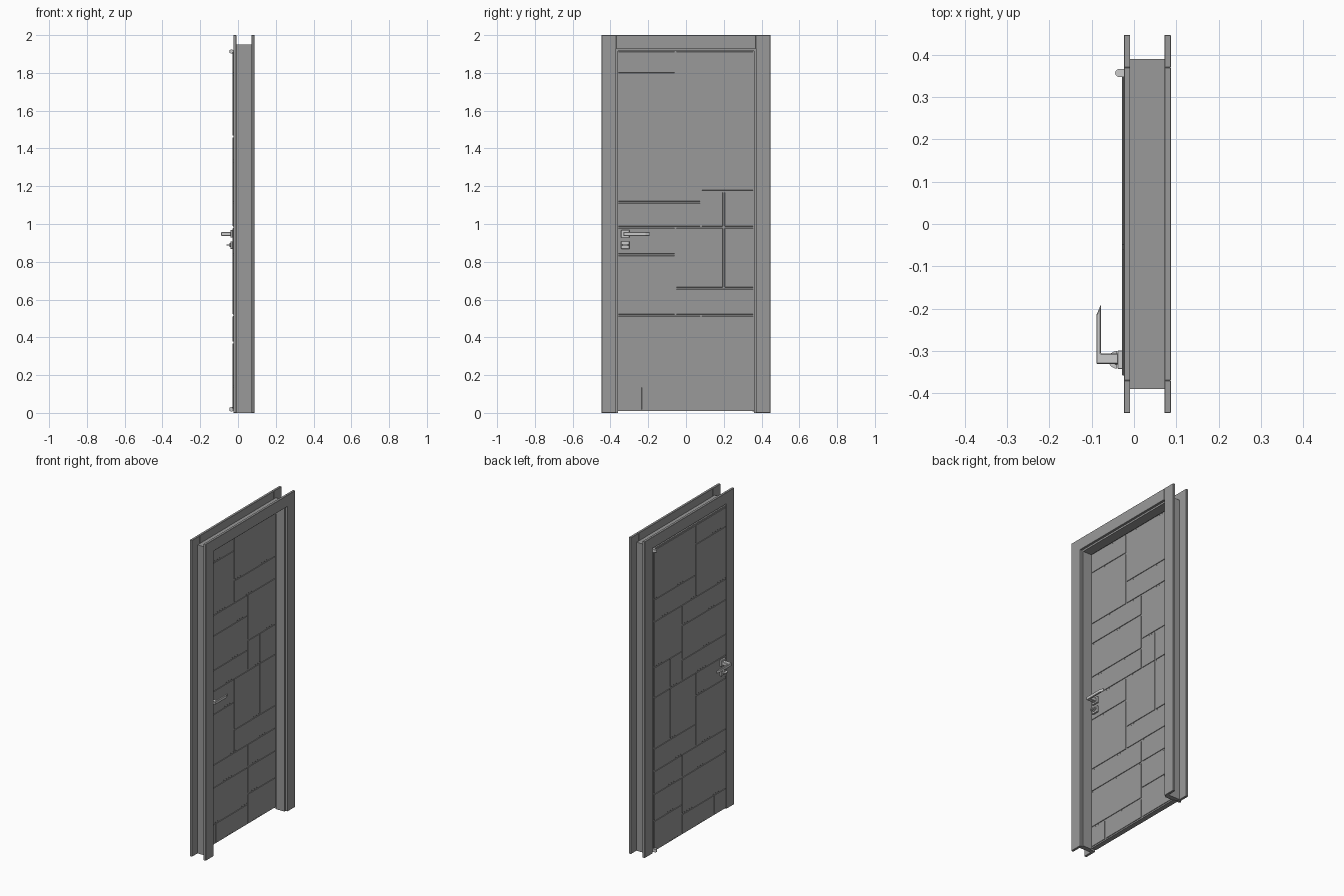
import bpy, bmesh, math
from mathutils import Matrix, Vector

if "Cube" in bpy.data.objects:
    bpy.data.objects.remove(bpy.data.objects["Cube"])

MID = -0.0085  # mid plane of the door leaf in x


def material(name, v):
    m = bpy.data.materials.new(name)
    m.diffuse_color = (v, v, v, 1)
    m.use_nodes = True
    m.node_tree.nodes["Principled BSDF"].inputs["Base Color"].default_value = m.diffuse_color
    return m


WOOD = material("dark_grey_finish", 0.32)
METAL = material("metal", 0.6)


def finish(name, bm, bevel=0.0, smooth=False, mat=WOOD):
    bmesh.ops.recalc_face_normals(bm, faces=bm.faces)
    me = bpy.data.meshes.new(name)
    bm.to_mesh(me)
    bm.free()
    me.materials.append(mat)
    ob = bpy.data.objects.new(name, me)
    bpy.context.collection.objects.link(ob)
    if bevel:
        m = ob.modifiers.new("bevel", 'BEVEL')
        m.width = bevel
        m.segments = 1
    if smooth:
        bpy.ops.object.select_all(action='DESELECT')
        ob.select_set(True)
        bpy.context.view_layer.objects.active = ob
        bpy.ops.object.shade_smooth_by_angle(angle=math.radians(35))
    return ob


def add_box(bm, x, y, z):
    mid = Vector([(a + b) / 2 for a, b in (x, y, z)])
    size = [b - a for a, b in (x, y, z)]
    bmesh.ops.create_cube(bm, size=1, matrix=Matrix.Translation(mid) @ Matrix.Diagonal((*size, 1)))


def add_prism(bm, pts, z0, z1):
    f = bm.faces.new([bm.verts.new((x, y, z0)) for x, y in pts])
    ext = bmesh.ops.extrude_face_region(bm, geom=[f])
    for v in ext["geom"]:
        if isinstance(v, bmesh.types.BMVert):
            v.co.z = z1
    bm.faces.new([v for v in f.verts]) if not f.is_valid else None


def add_cylinder(bm, centre, r, depth, axis='Z', seg=24):
    rot = Matrix.Rotation(math.pi / 2, 4, 'Y') if axis == 'X' else Matrix()
    bmesh.ops.create_cone(bm, cap_ends=True, segments=seg, radius1=r, radius2=r, depth=depth,
                          matrix=Matrix.Translation(centre) @ rot)


def mirror_x(pts, side):
    return [(x if side < 0 else 2 * MID - x, y) for x, y in pts]


# Flat trims on both wall sides: full-height legs with a header between them
for label, x in (("inner", (0.072, 0.087)), ("outer", (-0.024, -0.009))):
    for s, end in ((-1, "left"), (1, "right")):
        bm = bmesh.new()
        add_box(bm, x, sorted((s * 0.37, s * 0.447)), (0, 2))
        finish(f"{label}_trim_{end}", bm, 0.001)
    bm = bmesh.new()
    add_box(bm, x, (-0.37, 0.37), (1.928, 2))
    finish(f"{label}_trim_header", bm, 0.001)

# Jambs with a rebate for the leaf
for s, end in ((-1, "left"), (1, "right")):
    bm = bmesh.new()
    add_prism(bm, [(-0.010, s * 0.39), (0.073, s * 0.39), (0.073, s * 0.359), (0.013, s * 0.359),
                   (0.013, s * 0.366), (-0.010, s * 0.366)], 0, 1.95)
    finish(f"jamb_{end}", bm)
bm = bmesh.new()
add_box(bm, (-0.010, 0.013), (-0.366, 0.366), (1.924, 1.95))
add_box(bm, (0.013, 0.073), (-0.359, 0.359), (1.917, 1.95))
finish("jamb_head", bm)

# Door leaf core
bm = bmesh.new()
add_box(bm, (-0.024, 0.007), (-0.363, 0.363), (0.009, 1.921))
finish("door_leaf", bm)

# Raised panels, the gaps between them form the grooves: y0, y1, z0, z1
L, R, B, T = -0.363, 0.360, 0.012, 1.917
panels = [
    (L, -0.055, 1.795, T), (L, -0.055, 1.463, 1.795), (-0.055, R, 1.603, T), (-0.055, R, 1.463, 1.603),
    (L, 0.08, 1.333, 1.463), (L, 0.08, 1.115, 1.333), (L, 0.08, 0.983, 1.115), (0.08, R, 1.173, 1.463),
    (0.08, 0.2, 0.983, 1.173), (0.2, R, 0.983, 1.173), (L, -0.055, 0.837, 0.983),
    (L, -0.055, 0.517, 0.837), (-0.055, 0.2, 0.66, 0.983), (0.2, R, 0.66, 0.983),
    (-0.055, R, 0.517, 0.66), (L, 0.08, 0.373, 0.517), (0.08, R, 0.373, 0.517), (L, 0.08, 0.14, 0.373),
    (0.08, R, 0.203, 0.373), (0.08, R, B, 0.203), (L, -0.24, B, 0.14), (-0.24, 0.08, B, 0.14)]
G = 0.005
for label, x in (("outer", (-0.028, -0.0235)), ("inner", (0.0065, 0.011))):
    bm = bmesh.new()
    for y0, y1, z0, z1 in panels:
        add_box(bm, x, (y0 + G, y1 - G), (z0 + G, z1 - G))
    finish(f"{label}_panels", bm, 0.001)

# Handle sets on both faces
YC = -0.321
for side, label in ((-1, "outer"), (1, "inner")):
    # square roses
    for z, part in ((0.948, "lever"), (0.888, "lock")):
        bm = bmesh.new()
        xs = sorted(p[0] for p in mirror_x([(-0.039, 0), (-0.027, 0)], side))
        add_box(bm, xs, (YC - 0.022, YC + 0.022), (z - 0.02, z + 0.02))
        finish(f"{label}_{part}_rose", bm, 0.0015, mat=METAL)
    # lever with angled tip
    bm = bmesh.new()
    add_prism(bm, mirror_x([(-0.036, -0.331), (-0.089, -0.331), (-0.089, -0.215), (-0.078, -0.19),
                            (-0.078, -0.306), (-0.036, -0.306)], side), 0.937, 0.957)
    finish(f"{label}_lever", bm, 0.002, mat=METAL)
    # lock turn: short barrel and a thin rounded blade
    bm = bmesh.new()
    cx = mirror_x([(-0.041, YC)], side)[0][0]
    add_cylinder(bm, (cx, YC, 0.888), 0.011, 0.008, 'X')
    arc = [(-0.040 - 0.021 * math.sin(math.pi * i / 12), YC - 0.021 * math.cos(math.pi * i / 12))
           for i in range(13)]
    add_prism(bm, mirror_x(arc, side), 0.885, 0.891)
    finish(f"{label}_lock_turn", bm, smooth=True, mat=METAL)

# Pivot hinges at the top and bottom corner
for z, label in ((0.010, "lower"), (1.904, "upper")):
    bm = bmesh.new()
    arc = [(-0.035 - 0.0095 * math.sin(math.pi * i / 12), 0.357 - 0.0095 * math.cos(math.pi * i / 12))
           for i in range(13)]
    add_prism(bm, arc + [(-0.022, 0.3665), (-0.022, 0.3475)], z, z + 0.018)
    add_cylinder(bm, (-0.035, 0.357, z + 0.009), 0.005, 0.022)
    finish(f"{label}_hinge", bm, smooth=True, mat=METAL)
